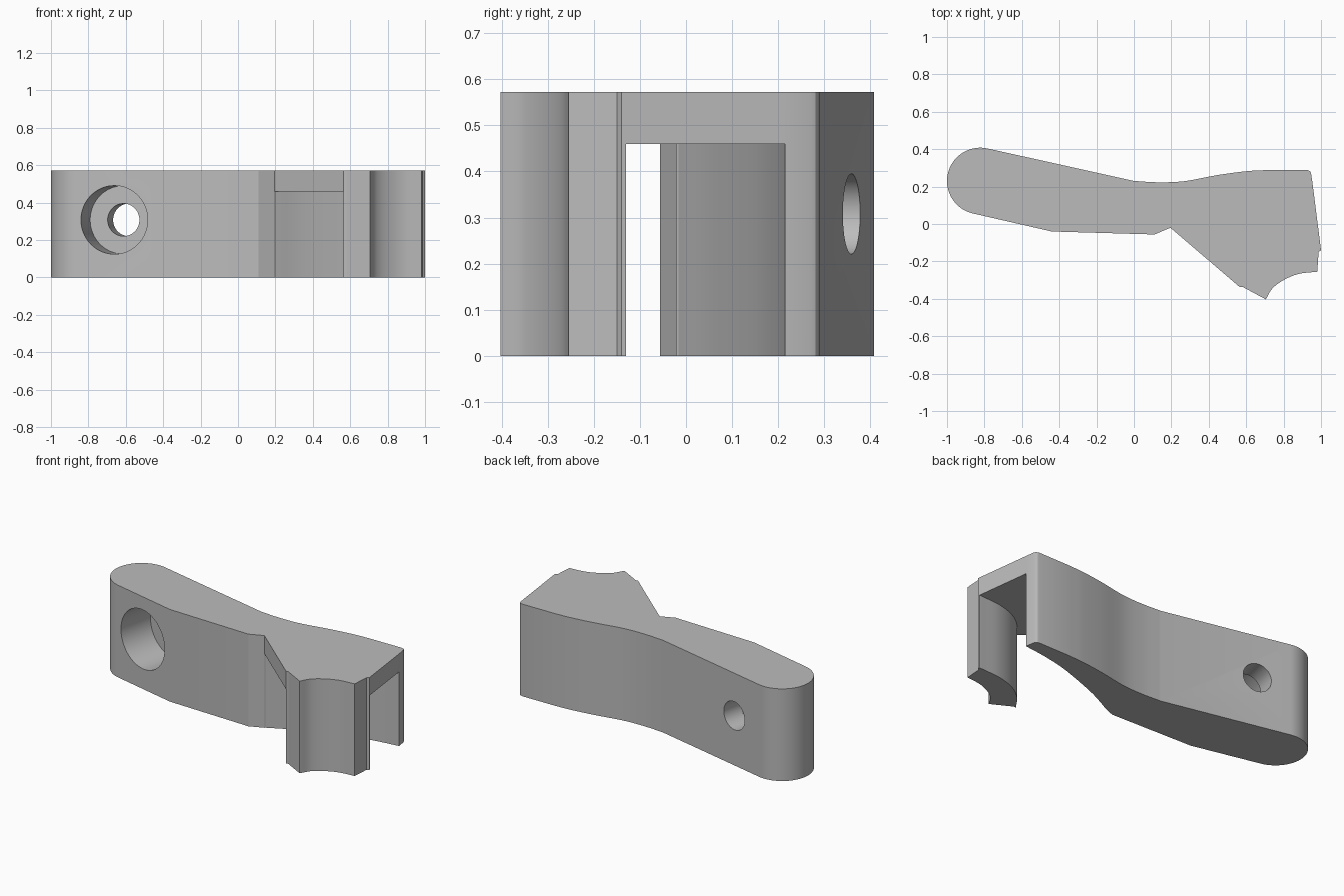
import bpy, bmesh, math
from mathutils import Vector

default = bpy.data.objects.get("Cube")
if default:
    bpy.data.objects.remove(default, do_unlink=True)

HEIGHT, PLATE_Z = 0.572, 0.46

grey = bpy.data.materials.new("plain grey")
grey.use_nodes = True
COLOUR = (0.5, 0.5, 0.5, 1)
grey.diffuse_color = COLOUR
grey.node_tree.nodes["Principled BSDF"].inputs["Base Color"].default_value = COLOUR


def spline(points, steps=8):
    """Smooth curve through the given plan points."""
    p = [Vector(q) for q in points]
    p = [2 * p[0] - p[1]] + p + [2 * p[-1] - p[-2]]
    out = []
    for a, b, c, d in zip(p, p[1:], p[2:], p[3:]):
        for i in range(steps):
            t = i / steps
            out.append(0.5 * (2 * b + (c - a) * t + (2 * a - 5 * b + 4 * c - d) * t ** 2
                              + (3 * b - a - 3 * c + d) * t ** 3))
    return [tuple(v) for v in out] + [tuple(points[-1])]


def arc(centre, radius, start, end, steps):
    angles = [math.radians(start + (end - start) * i / steps) for i in range(steps + 1)]
    return [(centre[0] + radius * math.cos(a), centre[1] + radius * math.sin(a)) for a in angles]


def prism(name, outline, z0, z1):
    bm = bmesh.new()
    base = bm.faces.new([bm.verts.new((x, y, z0)) for x, y in outline])
    new = bmesh.ops.extrude_face_region(bm, geom=[base])["geom"]
    bmesh.ops.translate(bm, vec=(0, 0, z1 - z0),
                        verts=[v for v in new if isinstance(v, bmesh.types.BMVert)])
    bmesh.ops.recalc_face_normals(bm, faces=bm.faces)
    mesh = bpy.data.meshes.new(name)
    bm.to_mesh(mesh)
    bm.free()
    mesh.materials.append(grey)
    obj = bpy.data.objects.new(name, mesh)
    bpy.context.collection.objects.link(obj)
    return obj


def cut(target, cutter):
    cutter.hide_render = True
    mod = target.modifiers.new("cut", 'BOOLEAN')
    mod.operation, mod.solver, mod.object = 'DIFFERENCE', 'EXACT', cutter
    bpy.context.view_layer.objects.active = target
    bpy.ops.object.modifier_apply(modifier=mod.name)
    bpy.data.objects.remove(cutter, do_unlink=True)


# Full plan outline, counter-clockwise from the rounded end
rounded_end = arc((-0.822, 0.23), 0.178, 77, 257, 36)
front_edge = [(-0.44, -0.04), (0.11, -0.056), (0.195, -0.02), (0.565, -0.337), (0.582, -0.337),
              (0.705, -0.403)]
jaw_front = spline([(0.705, -0.403), (0.74, -0.345), (0.8, -0.3), (0.88, -0.267), (0.98, -0.255)])
right_edge = [(0.987, -0.15), (1.0, -0.14), (0.955, 0.215), (0.947, 0.27)]
corner = [(0.942, 0.281), (0.933, 0.287), (0.92, 0.29)]
back_edge = spline([(0.7, 0.288), (0.6, 0.282), (0.45, 0.262), (0.27, 0.229), (0.13, 0.223),
                    (0.0, 0.23)])
arm = prism("clamp_arm", rounded_end + front_edge + jaw_front[1:] + right_edge + corner
            + back_edge, 0, HEIGHT)

# Open cavity under the top plate, between the back wall and the curved jaw
wall_inside = spline([(0.2, -0.016), (0.36, 0.06), (0.62, 0.153), (0.8, 0.194), (0.955, 0.215)])
jaw_back = spline([(0.99, -0.13), (0.84, -0.142), (0.72, -0.182), (0.63, -0.25), (0.565, -0.337)])
cavity = prism("cavity_cutter", [(0.17, -0.06)] + wall_inside + [(1.2, 0.215), (1.2, -0.13)]
               + jaw_back + [(0.5, -0.45), (0.17, -0.3)], -0.2, PLATE_Z)
cut(arm, cavity)

# Counterbored screw hole, square to the sloping back face
axis = Vector((0.22, 0.975, 0)).normalized()
seat = Vector((-0.612, 0.23, 0.308))
for name, radius, start, end in (("counterbore_cutter", 0.183, -0.5, 0),
                                 ("screw_hole_cutter", 0.087, -0.1, 0.4)):
    bpy.ops.mesh.primitive_cylinder_add(
        vertices=64, radius=radius, depth=end - start, location=seat + axis * (start + end) / 2,
        rotation=axis.to_track_quat('Z', 'Y').to_euler())
    cutter = bpy.context.object
    cutter.name = name
    cutter.data.materials.append(grey)
    cut(arm, cutter)

# Smooth curves, crisp edges
bpy.ops.object.select_all(action='DESELECT')
arm.select_set(True)
bpy.context.view_layer.objects.active = arm
bpy.ops.object.shade_smooth_by_angle(angle=math.radians(20))
